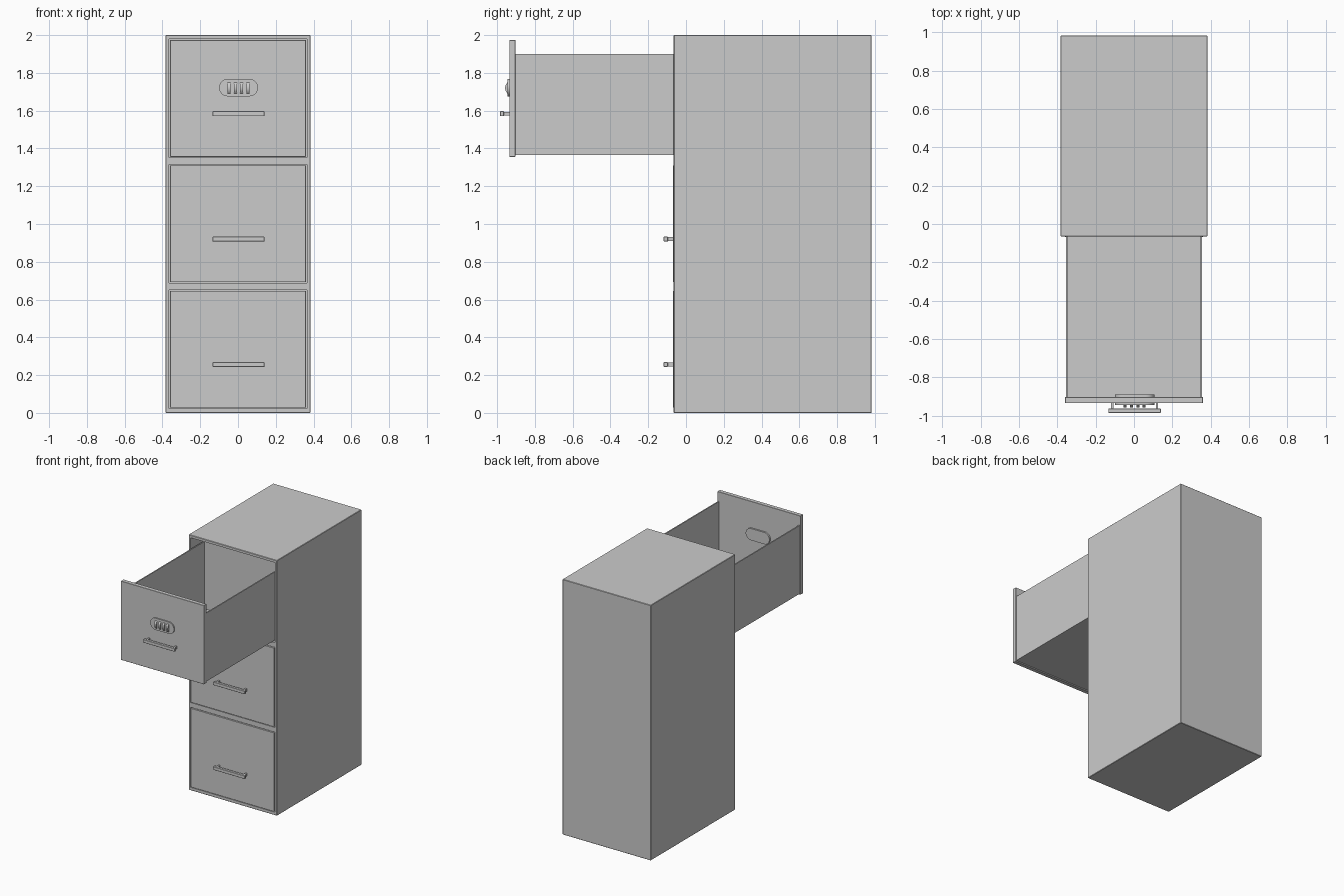
import bpy, bmesh, math
from mathutils import Matrix, Vector

if "Cube" in bpy.data.objects:
    bpy.data.objects.remove(bpy.data.objects["Cube"])

PITCH = 0.664      # vertical spacing of the drawers
FRONT = -0.068     # front plane of a closed drawer
OPEN = -0.867      # travel of the opened top drawer


def finish(bm, name):
    bmesh.ops.recalc_face_normals(bm, faces=bm.faces)
    mesh = bpy.data.meshes.new(name)
    bm.to_mesh(mesh)
    bm.free()
    ob = bpy.data.objects.new(name, mesh)
    bpy.context.collection.objects.link(ob)
    return ob


def box_bm(lo, hi, bevel=0.0):
    lo, hi = Vector(lo), Vector(hi)
    bm = bmesh.new()
    size = Matrix.Diagonal((hi - lo).to_4d())
    size[3][3] = 1
    bmesh.ops.create_cube(bm, size=1, matrix=Matrix.Translation((lo + hi) / 2) @ size)
    if bevel:
        bmesh.ops.bevel(bm, geom=bm.edges[:], offset=bevel, segments=1, affect='EDGES')
    return bm


def box(name, lo, hi, bevel=0.0):
    return finish(box_bm(lo, hi, bevel), name)


def smooth(ob):
    bpy.ops.object.select_all(action='DESELECT')
    ob.select_set(True)
    bpy.context.view_layer.objects.active = ob
    bpy.ops.object.shade_smooth_by_angle(angle=math.radians(35))


def drawer(label, z, dy):
    y = FRONT + dy
    # front panel
    box(label + "_drawer_front", (-0.36, y, z + 0.004), (0.36, y + 0.032, z + 0.622), 0.0015)
    # thin open tray behind the panel
    bm = box_bm((-0.355, y + 0.03, z + 0.012), (0.355, y + 1.024, z + 0.547))
    bm.normal_update()
    gone = [f for f in bm.faces if f.normal.z > 0.9 or f.normal.y < -0.9]
    bmesh.ops.delete(bm, geom=gone, context='FACES')
    tray = finish(bm, label + "_drawer_tray")
    sol = tray.modifiers.new("walls", 'SOLIDIFY')
    sol.thickness = 0.009
    sol.offset = -1
    sol.use_even_offset = True
    # bar handle on two posts
    h = z + 0.232
    box(label + "_handle_bar", (-0.134, y - 0.05, h - 0.013), (0.14, y - 0.028, h + 0.013), 0.002)
    for side, x in (("left", -0.114), ("right", 0.12)):
        box(f"{label}_handle_post_{side}", (x - 0.006, y - 0.03, h - 0.01),
            (x + 0.006, y + 0.005, h + 0.01))


# cabinet shell with three pockets
shell = box("cabinet_shell", (-0.383, -0.065, 0), (0.383, 0.983, 2), 0.003)
for i, label in enumerate(("bottom", "middle", "top")):
    z = 0.024 + i * PITCH
    cutter = box(label + "_pocket_cutter", (-0.365, -0.2, z), (0.365, 0.966, z + 0.627))
    cutter.hide_render = True
    cutter.hide_viewport = True
    cutter.display_type = 'WIRE'
    cut = shell.modifiers.new(label + "_pocket", 'BOOLEAN')
    cut.object = cutter
    cut.operation = 'DIFFERENCE'
    cut.solver = 'EXACT'
    drawer(label, z, OPEN if label == "top" else 0.0)

# stadium-shaped lock body passing through the top drawer front
cx, cz, r, half = 0.003, 1.722, 0.046, 0.057
yf, yb = -0.944, -0.89
bm = bmesh.new()
ring = []
for sign, start in ((1, -90), (-1, 90)):
    for k in range(17):
        a = math.radians(start + k * 180 / 16)
        ring.append(bm.verts.new((cx + sign * half + r * math.cos(a), yf, cz + r * math.sin(a))))
face = bm.faces.new(ring)
ext = bmesh.ops.extrude_face_region(bm, geom=[face])
bmesh.ops.translate(bm, vec=(0, yb - yf, 0),
                    verts=[v for v in ext['geom'] if isinstance(v, bmesh.types.BMVert)])
smooth(finish(bm, "lock_body"))

# four lock dials
for i in range(4):
    bm = bmesh.new()
    place = Matrix.Translation((cx + (i - 1.5) * 0.0335, -0.918, cz - 0.002))
    bmesh.ops.create_cone(bm, cap_ends=True, segments=32, radius1=0.04, radius2=0.04,
                          depth=0.016, matrix=place @ Matrix.Rotation(math.pi / 2, 4, 'Y'))
    # keep the dials from poking out of the inner side
    bmesh.ops.bisect_plane(bm, geom=bm.verts[:] + bm.edges[:] + bm.faces[:],
                           plane_co=(0, -0.9, 0), plane_no=(0, 1, 0), clear_outer=True)
    bmesh.ops.holes_fill(bm, edges=[e for e in bm.edges if e.is_boundary])
    smooth(finish(bm, f"lock_dial_{i + 1}"))
